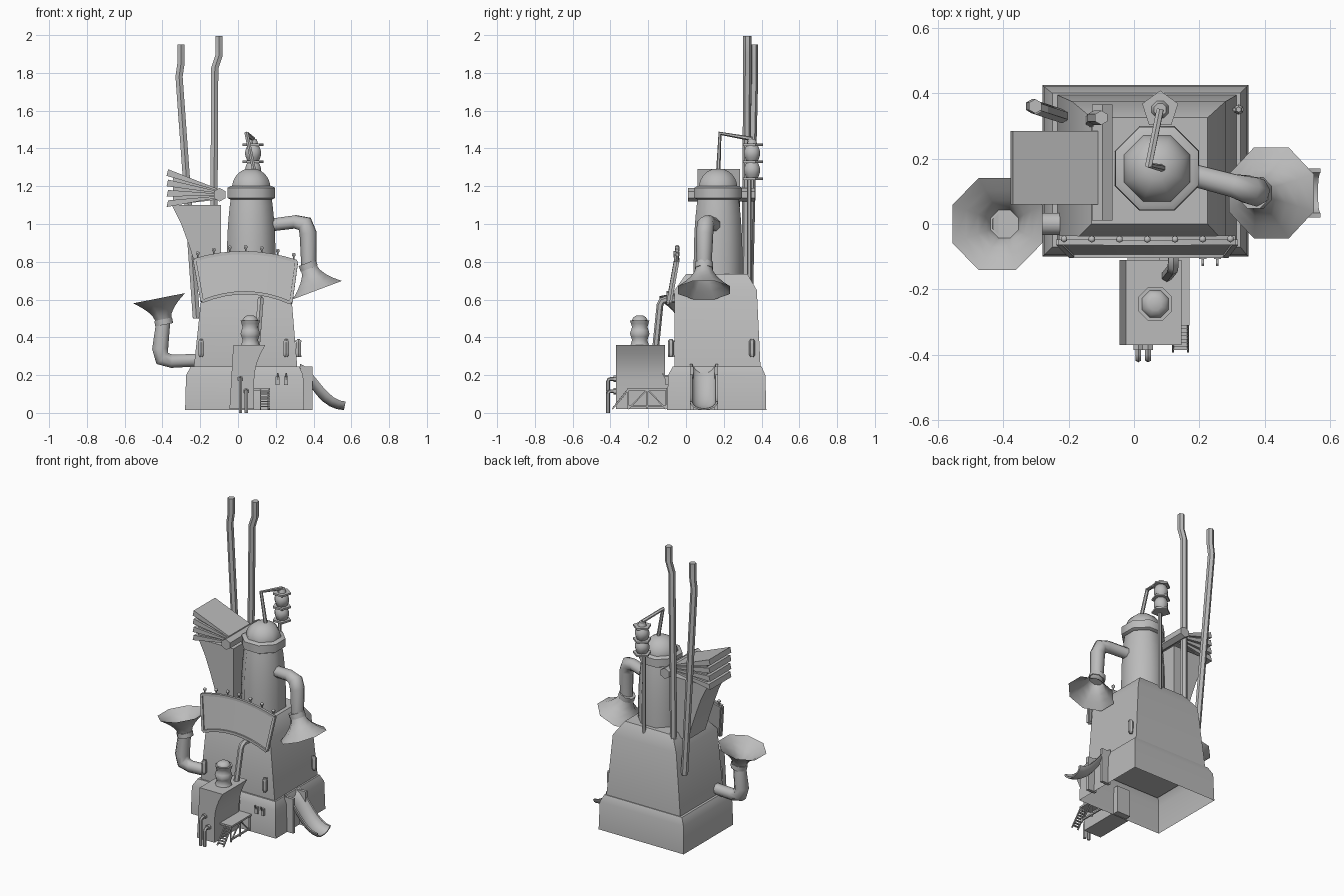
import bpy
import math
from mathutils import Vector

cube = bpy.data.objects.get("Cube")
if cube:
    bpy.data.objects.remove(cube)

shade = 0.5
colour = (shade, shade, shade, 1)
grey = bpy.data.materials.new("plain grey")
grey.use_nodes = True
grey.diffuse_color = colour
grey.node_tree.nodes["Principled BSDF"].inputs["Base Color"].default_value = colour

parts = []
steps = [i / 8 for i in range(9)]


def loft(name, rings, start=True, end=True):
    count = len(rings[0])
    verts = [tuple(point) for ring in rings for point in ring]
    faces = []
    for base in range(0, len(verts) - count, count):
        for j in range(count):
            k = (j + 1) % count
            faces.append((base + j, base + k, base + count + k, base + count + j))
    if start:
        faces.append(tuple(reversed(range(count))))
    if end:
        faces.append(tuple(range(len(verts) - count, len(verts))))
    mesh = bpy.data.meshes.new(name)
    mesh.from_pydata(verts, [], faces)
    mesh.materials.append(grey)
    part = bpy.data.objects.new(name, mesh)
    bpy.context.collection.objects.link(part)
    parts.append(part)


def rect(left, right, front, back, z):
    return [(left, front, z), (right, front, z), (right, back, z), (left, back, z)]


def box(name, centre, size):
    low, high = Vector(centre) - Vector(size) / 2, Vector(centre) + Vector(size) / 2
    loft(name, [rect(low.x, high.x, low.y, high.y, z) for z in (low.z, high.z)])


def prism(name, profile, front, back):
    loft(name, [[(x, y, z) for x, z in profile] for y in (back, front)])


def tube(name, path, radii, sides=8, end=True, turn=0.5):
    path = [Vector(point) for point in path]
    if not isinstance(radii, list):
        radii = [radii] * len(path)
    rings, side = [], None
    for i, point in enumerate(path):
        before, after = path[max(i - 1, 0)], path[min(i + 1, len(path) - 1)]
        along = ((point - before).normalized() + (after - point).normalized()).normalized()
        if side is None:
            side = Vector((0, 1, 0)) if abs(along.x) > abs(along.z) else Vector((1, 0, 0))
        side = (side - along * side.dot(along)).normalized()
        up = along.cross(side)
        angles = [(j + turn) * math.tau / sides for j in range(sides)]
        rings.append([point + radii[i] * (math.cos(a) * side + math.sin(a) * up) for a in angles])
    loft(name, rings, end=end)


def lathe(name, axis, bottom, top, radius, sides=8, turn=0.5):
    # radius is a rule from the bottom (0) to the top (1)
    path = [(*axis, bottom + (top - bottom) * t) for t in steps]
    tube(name, path, [radius(t) for t in steps], sides, turn=turn)


def rounded(points, bend):
    # cut each inner corner of a path into three points
    points = [Vector(point) for point in points]
    path = [points[0]]
    for before, corner, after in zip(points, points[1:], points[2:]):
        a = corner + (before - corner).normalized() * bend
        b = corner + (after - corner).normalized() * bend
        path += [a, corner.lerp((a + b) / 2, 0.5), b]
    return path + [points[-1]]


# Hollow plinth and tapered main building
loft("plinth", [rect(-0.28, 0.35, -0.1, 0.425, 0.015), rect(-0.275, 0.345, -0.095, 0.42, 0.2),
                rect(-0.25, 0.325, -0.07, 0.4, 0.245)], start=False)
loft("main_building", [rect(-0.235, 0.315, -0.06, 0.395, 0.23), rect(-0.19, 0.28, -0.06, 0.375, 0.65),
                       rect(-0.13, 0.225, 0, 0.325, 0.735)])

# Boiler tower with collar and dome
tower = (0.07, 0.17)
lathe("boiler_barrel", tower, 0.7, 1.15, lambda t: 0.14 - 0.025 * t ** 3)
lathe("boiler_collar", tower, 1.13, 1.2, lambda t: 0.137 if abs(t - 0.5) < 0.4 else 0.12)
lathe("boiler_dome", tower, 1.19, 1.29, lambda t: 0.11 * math.sqrt(1 - 0.9 * t * t))

# Insulator stack on its mast
stack = (0.08, 0.35)
tube("dome_pipe", [(0.09, 0.17, 1.26), (0.045, 0.18, 1.48), (*stack, 1.45)], 0.012, sides=6)
lathe("stack_mast", (0.075, 0.335), 0.7, 1.45, lambda t: 0.011, sides=6)
for level in (1.24, 1.33, 1.42):
    lathe("stack_disc", stack, level - 0.006, level + 0.006, lambda t: 0.058, sides=5, turn=0.25)
    if level < 1.4:
        lathe("stack_insulator", stack, level, level + 0.09, lambda t: 0.03 + 0.016 * math.sin(math.pi * t))
lathe("stack_cap", stack, 1.42, 1.45, lambda t: 0.03 - t / 100)


# Horns: bent pipe, ring and flared open bell
def horn(side, root, elbow, throat, mouth, rim):
    throat, mouth = Vector(throat), Vector(mouth)
    pipe = rounded([root, elbow, throat], 0.07)
    tube(side + "_horn_pipe", pipe, [0.036, 0.038, 0.046, 0.046, 0.04])
    tube(side + "_horn_ring", [throat.lerp(mouth, t) for t in (-0.2, 0.05)], 0.052)
    bell = [0.045 + (rim - 0.045) * t ** 1.7 for t in steps[::2]]
    tube(side + "_horn_bell", [throat.lerp(mouth, t) for t in steps[::2]], bell, end=False)


horn("upper", (0.14, 0.16, 0.99), (0.37, 0.1, 1.02), (0.375, 0.095, 0.77), (0.42, 0.095, 0.65), rim=0.15)
horn("lower", (-0.2, 0, 0.28), (-0.42, 0, 0.27), (-0.395, 0, 0.49), (-0.418, 0, 0.607), rim=0.152)

# Bellows: fan of leaves around a hinge bar, on a curved duct
tube("bellows_hinge", [(-0.097, y, 1.155) for y in (0.01, 0.365)], 0.036, sides=6)
prism("bellows_core", [(-0.1, 1.13), (-0.1, 1.18), (-0.345, 1.27), (-0.345, 1.1)], 0.075, 0.27)
for i in range(4):
    inner, outer = 1.187 - i * 0.013, 1.29 - i * 0.055
    leaf = [(-0.11, inner - 0.01), (-0.11, inner), (-0.37, outer), (-0.378, outer - 0.035)]
    prism("bellows_leaf", leaf, 0.06, 0.285)
loft("bellows_duct", [rect(-0.2 - 0.15 * (1 - (1 - t) ** 0.8), -0.09, 0.08, 0.27, 0.7 + 0.4 * t)
                      for t in steps[::2]])


# Two tall crooked chimneys
def chimney(name, foot, kink, shift):
    kink = Vector(kink)
    bend = kink + Vector((shift, 0, 0.07))
    tube(name, [foot, kink, bend, (bend.x, bend.y, kink.z + 0.17)], 0.022, sides=6)


chimney("outer_chimney", (-0.22, 0.33, 0.5), (-0.312, 0.36, 1.78), shift=0.01)
chimney("inner_chimney", (-0.13, 0.315, 0.62), (-0.123, 0.325, 1.825), shift=0.023)


# Leaning arched sign with frame and bulbs
def sign(t, v, out=0):
    arc = 1 - (2 * t - 1) ** 2
    left, right = -0.19 - 0.04 * v, 0.28 + 0.03 * v
    rise = v * (0.22 - 0.008 * arc)
    return Vector((left + (right - left) * t, -0.095 - out + rise * 0.18, 0.59 + 0.05 * arc + rise - 0.008 * t))


loft("sign_board", [[sign(t, 0), sign(t, 1), sign(t, 1, -0.02), sign(t, 0, -0.02)] for t in steps])
for edge in (0, 1):
    tube("sign_rail", [sign(t, edge) for t in steps], 0.012, sides=4)
    tube("sign_post", [sign(edge, 0), sign(edge, 1)], 0.012, sides=4)
for i in range(7):
    spot = sign(0.03 + i * 0.157, 1, -0.01)
    lathe("sign_bulb", spot.xy, spot.z, spot.z + 0.04, lambda t: 0.011 if 0.5 < t < 1 else 0.005, sides=6)

# Wall lanterns with brackets
for x, y, out in ((-0.195, -0.08, (0, -1, 0)), (0.255, -0.08, (0, -1, 0)), (0.32, 0.35, (1, 0, 0))):
    lathe("lantern", (x, y), 0.295, 0.39, lambda t: 0.016 if 0 < t < 1 else 0.008, sides=6)
    for z in (0.3, 0.38):
        arm = [Vector((x, y, z)) + Vector(out) * reach for reach in (-0.04, 0.015)]
        tube("lantern_bracket", arm, 0.006, sides=4)

# Front engine house with flared side and small boiler
flare = [(0.085 + 0.06 * t * t, 0.17 + 0.19 * t) for t in steps[::2]]
prism("engine_house", [(-0.045, 0.02), (0.085, 0.02), *flare, (-0.025, 0.36)], -0.37, -0.11)
box("house_link", (0.03, -0.1, 0.11), (0.1, 0.08, 0.18))
kettle = (0.065, -0.245)
lathe("small_boiler", kettle, 0.35, 0.49, lambda t: 0.05 + 0.006 * math.cos(t * 4 * math.pi))
lathe("small_boiler_cap", kettle, 0.485, 0.515, lambda t: 0.045 * math.sqrt(1 - 0.8 * t * t))
tube("steam_pipe", rounded([(0.1, -0.16, 0.35), (0.12, -0.135, 0.6), (0.12, -0.05, 0.6)], 0.03), 0.018, sides=6)

# Drain pipes on the house front
for x, z in ((0.013, 0.18), (0.043, 0.115)):
    tube("drain_pipe", rounded([(x, -0.36, z), (x, -0.413, z), (x, -0.413, 0)], 0.015), 0.01, sides=6)
    tube("drain_valve", [(x, -0.37, z), (x, -0.385, z)], 0.017, sides=6)

# Side platform with legs, braces and ladder
deck, ground, edge = 0.125, 0.02, 0.16
front, middle, back = -0.305, -0.205, -0.105
box("platform", (0.125, middle, deck), (0.09, 0.21, 0.012))
box("platform_beam", (edge, middle, 0.035), (0.01, 0.2, 0.01))
for y in (front, middle, back):
    tube("platform_leg", [(edge, y, ground), (edge, y, deck)], 0.006, sides=4)
    if y != middle:
        tube("platform_brace", [(edge, y, ground), (edge, middle, deck)], 0.005, sides=4)
head, foot = Vector((0.142, front, deck)), Vector((0.142, -0.39, ground))
for offset in (-0.023, 0.023):
    shift = Vector((offset, 0, 0))
    tube("ladder_side", [head + shift, foot + shift], 0.005, sides=4)
for t in steps[1:-1]:
    box("ladder_rung", head.lerp(foot, t), (0.046, 0.012, 0.006))

# Control levers on the plinth front
for x in (0.21, 0.255):
    box("lever_plate", (x, -0.1, 0.17), (0.022, 0.015, 0.045))
    tube("lever", [(x, -0.1, 0.17), (x, -0.125, 0.21)], 0.005, sides=4)


# Curved chute on the side, between two posts
def trough(t):
    x, z = 0.33 + 0.24 * t, 0.16 + 0.1 * math.cos(math.pi * t ** 0.8)
    lean = 0.2 + 0.5 * math.sin(math.pi * t)
    section = [(0.075, a) for a in steps] + [(0.062, a) for a in reversed(steps)]
    ring = []
    for radius, a in section:
        drop = radius * 0.6 * math.sin(math.pi * a)
        ring.append((x - drop * lean, 0.095 - radius * math.cos(math.pi * a), z - drop))
    return ring


loft("chute", [trough(t) for t in steps])
for y in (0.03, 0.16):
    box("chute_post", (0.363, y, 0.13), (0.065, 0.02, 0.23))

# Smooth rounded parts, keep hard corners
bpy.ops.object.select_all(action="DESELECT")
for part in parts:
    part.select_set(True)
bpy.context.view_layer.objects.active = parts[0]
bpy.ops.object.shade_smooth_by_angle(angle=math.radians(50))
